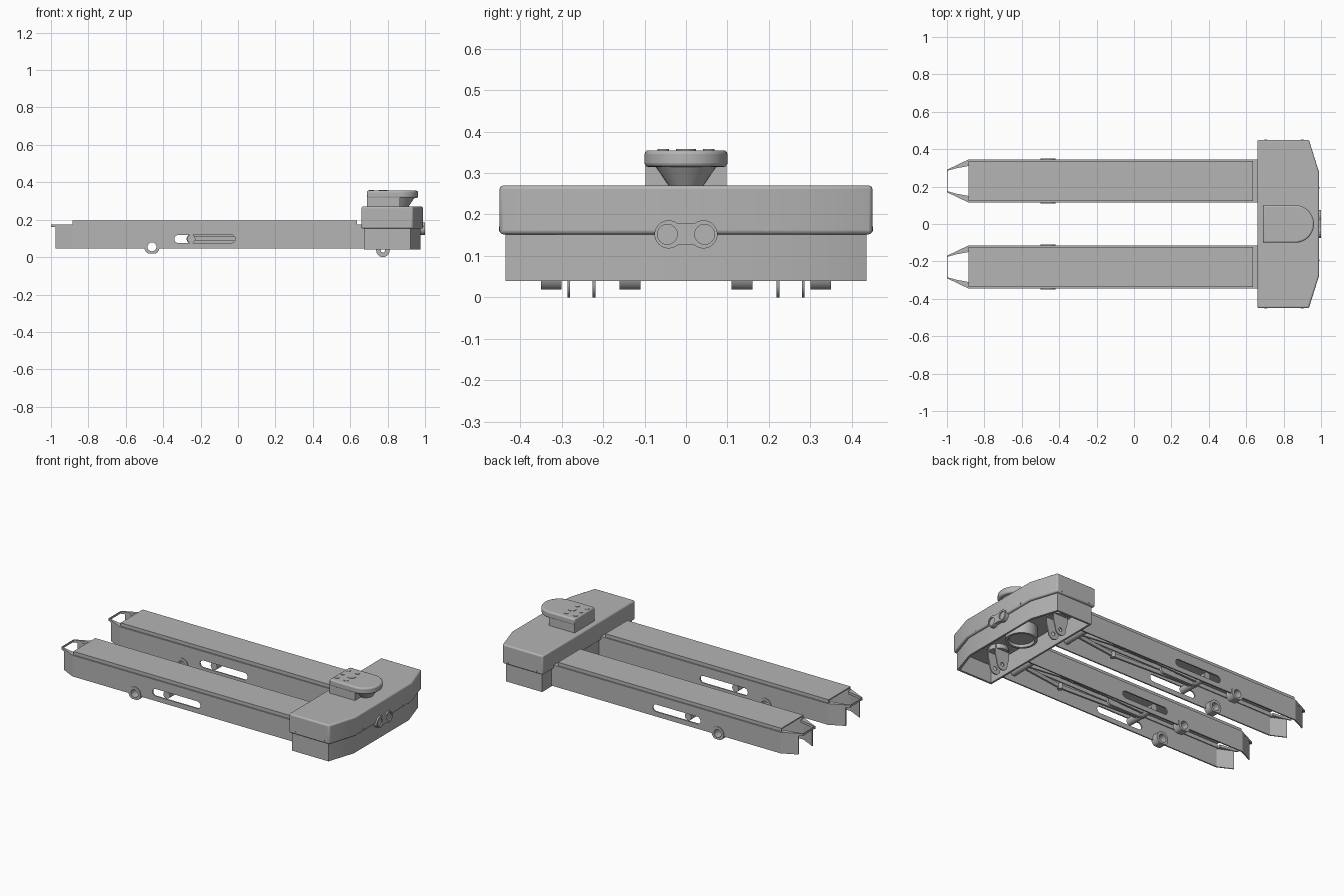
import bpy, bmesh, math

cube = bpy.data.objects.get("Cube")
if cube:
    bpy.data.objects.remove(cube, do_unlink=True)

grey = bpy.data.materials.new("plain_grey")
grey.use_nodes = True
COLOUR = (0.46, 0.46, 0.46, 1)
grey.diffuse_color = COLOUR
for node in grey.node_tree.nodes:
    if node.type == 'BSDF_PRINCIPLED':
        node.inputs["Base Color"].default_value = COLOUR

AXES = {'xy': lambda u, v, w: (u, v, w),
        'xz': lambda u, v, w: (u, w, v),
        'yz': lambda u, v, w: (w, u, v)}


def finish(name, mesh, bevel=0):
    ob = bpy.data.objects.new(name, mesh)
    bpy.context.collection.objects.link(ob)
    mesh.materials.clear()
    mesh.materials.append(grey)
    if bevel:
        mod = ob.modifiers.new("soft_edges", 'BEVEL')
        mod.width, mod.segments = bevel, 3
        mod.limit_method, mod.angle_limit = 'ANGLE', math.radians(35)
    bpy.ops.object.select_all(action='DESELECT')
    ob.select_set(True)
    bpy.context.view_layer.objects.active = ob
    bpy.ops.object.shade_smooth_by_angle(angle=math.radians(30))
    return ob


def plate(name, loops, plane, lo, hi, bevel=0):
    """Extrude an outline (first loop) with holes (other loops) from lo to hi."""
    curve = bpy.data.curves.new(name, 'CURVE')
    curve.dimensions, curve.fill_mode = '2D', 'BOTH'
    curve.extrude = (hi - lo) / 2
    for loop in loops:
        spline = curve.splines.new('POLY')
        spline.points.add(len(loop) - 1)
        for p, (u, v) in zip(spline.points, loop):
            p.co = (u, v, 0, 1)
        spline.use_cyclic_u = True
    temp = bpy.data.objects.new(name + "_outline", curve)
    bpy.context.collection.objects.link(temp)
    bpy.context.view_layer.update()
    mesh = bpy.data.meshes.new_from_object(
        temp.evaluated_get(bpy.context.evaluated_depsgraph_get()))
    bpy.data.objects.remove(temp, do_unlink=True)
    bm = bmesh.new()
    bm.from_mesh(mesh)
    bmesh.ops.remove_doubles(bm, verts=bm.verts, dist=1e-5)
    for v in bm.verts:
        v.co = AXES[plane](v.co.x, v.co.y, v.co.z + (lo + hi) / 2)
    if bevel:
        bmesh.ops.dissolve_limit(bm, angle_limit=0.01, verts=bm.verts, edges=bm.edges)
    bmesh.ops.recalc_face_normals(bm, faces=bm.faces)
    bm.to_mesh(mesh)
    bm.free()
    return finish(name, mesh, bevel)


def arc(u, v, r, a0=0, a1=360, n=32):
    count = n if a1 - a0 == 360 else n + 1
    return [(u + r * math.cos(math.radians(a0 + (a1 - a0) * i / n)),
             v + r * math.sin(math.radians(a0 + (a1 - a0) * i / n))) for i in range(count)]


def rect(u0, u1, v0, v1):
    return [(u0, v0), (u1, v0), (u1, v1), (u0, v1)]


def slot(u0, u1, v, r):
    return arc(u0 + r, v, r, 90, 270, 12) + arc(u1 - r, v, r, -90, 90, 12)


def body_outline(d):
    """Chamfered plan of the drive body, shrunk by d."""
    half = [(0.66 + d, 0.45 - d), (0.935 - d, 0.45 - d), (0.99 - d, 0.275 - d / 2)]
    return half + [(x, -y) for x, y in reversed(half)]


# Drive body: upper cover, open skirt and inner deck
plate("body_cover", [body_outline(0)], 'xy', 0.152, 0.27, 0.009)
plate("body_skirt", [body_outline(0.014), body_outline(0.026)], 'xy', 0.04, 0.155)
plate("drive_wheel_ring", [arc(0.82, 0, 0.09), arc(0.82, 0, 0.075)], 'xy', 0.075, 0.155)
plate("drive_wheel_hub", [arc(0.82, 0, 0.07)], 'xy', 0.09, 0.155)

# Sensor window on the end of the body
eyes = [arc(s * 0.045, 0.152, 0.024) for s in (-1, 1)]
waist = [(0.012, 0.178), (-0.012, 0.178)]
window = (arc(0.042, 0.152, 0.034, -130, 130, 24) + waist
          + arc(-0.042, 0.152, 0.034, 50, 310, 24) + [(-u, 0.304 - v) for u, v in waist])
plate("sensor_plate", [window] + eyes, 'yz', 0.97, 1.0)
for eye in eyes:
    plate("sensor_eye", [eye], 'yz', 0.97, 0.993)

# Cover screws
for s in (-1, 1):
    plate("end_screw", [arc(s * 0.194, 0.165, 0.005, n=12)], 'yz', 0.985, 0.992)
    for x in (0.705, 0.9):
        plate("side_screw", [arc(x, 0.165, 0.006, n=12)], 'xz', s * 0.45 - 0.002, s * 0.45 + 0.002)

# Control pod with a cone below its rounded overhang
plate("pod_block", [rect(0.69, 0.865, -0.098, 0.098)], 'xy', 0.268, 0.33)
pod = [(0.69, 0.1), (0.69, -0.1)] + arc(0.862, 0, 0.1, -90, 90, 28)
plate("pod_top", [pod], 'xy', 0.315, 0.355, 0.009)
cone = bmesh.new()
bmesh.ops.create_cone(cone, cap_ends=True, segments=40, radius1=0.04, radius2=0.074, depth=0.05)
bmesh.ops.translate(cone, verts=cone.verts, vec=(0.87, 0, 0.292))
cone_mesh = bpy.data.meshes.new("pod_cone")
cone.to_mesh(cone_mesh)
cone.free()
finish("pod_cone", cone_mesh)
for x in (0.713, 0.775):
    for y in (-0.055, 0, 0.055):
        r = 0.024 if (x > 0.75 and y == 0) else 0.014
        plate("pod_button", [arc(x, y, r, n=24)], 'xy', 0.354, 0.3575)

# Caster forks below the body
bracket = arc(0.775, 0.036, 0.036, 180, 360, 20) + [(0.825, 0.09), (0.825, 0.155),
                                                   (0.725, 0.155), (0.725, 0.09)]
for s in (-1, 1):
    for y in (0.222, 0.283):
        plate("caster_bracket", [bracket, arc(0.775, 0.036, 0.012, n=20)], 'xz',
              s * y - 0.0035, s * y + 0.0035)
    plate("caster_mount", [arc(0.775, s * 0.2525, 0.055)], 'xy', 0.125, 0.155)

# Load forks
ROLL_X, ROLL_Z, LOW, HIGH = -0.46, 0.055, 0.045, 0.175
dip = math.degrees(math.asin((ROLL_Z - LOW) / 0.024))
wall = ([(-0.885, HIGH), (-0.885, LOW)]
        + arc(ROLL_X, ROLL_Z, 0.024, -dip, 180 + dip, 20)[::-1]
        + [(0.68, LOW), (0.68, HIGH)])
lug = [(x, max(z, 0.019)) for x, z in arc(ROLL_X, ROLL_Z, 0.041)]
lug_hole = arc(ROLL_X, ROLL_Z, 0.024)
for c in (-0.23, 0.23):
    # Folded sheet cover and its rear seat
    channel = [(-0.107, 0.165), (-0.107, 0.196), (0.107, 0.196), (0.107, 0.165),
               (0.101, 0.165), (0.101, 0.189), (-0.101, 0.189), (-0.101, 0.165)]
    plate("fork_cover", [[(c + y, z) for y, z in channel]], 'yz', -0.885, 0.635)
    plate("cover_seat", [rect(0.6, 0.68, c - 0.112, c + 0.112)], 'xy', 0.165, HIGH)
    for s in (-1, 1):
        # Slotted side wall
        edges = sorted((c + s * 0.115, c + s * 0.107))
        plate("fork_wall", [wall, slot(-0.34, -0.015, 0.097, 0.022)], 'xz', *edges)
        # Side wall bent inward at the tip, with a thin rim
        bend = [(-0.885, 0.115), (-0.975, 0.071), (-0.975, 0.064), (-0.885, 0.107)]
        plate("fork_tip_wall", [[(x, c + s * y) for x, y in bend]], 'xy', LOW, HIGH)
        rim = [(-0.885, 0.115), (-1.0, 0.06), (-1.0, 0.054), (-0.95, 0.068), (-0.885, 0.08)]
        plate("fork_tip_rim", [[(x, c + s * y) for x, y in rim]], 'xy', 0.16, HIGH)
        # Load roller lug
        edges = sorted((c + s * 0.12, c + s * 0.07))
        plate("roller_lug", [lug, lug_hole], 'xz', *edges)
        # Lifting rods spreading from the rear pivot
        rod = [(0.6, s * 0.008), (0.6, s * 0.02), (0.3, s * 0.06), (-0.24, s * 0.035),
               (-0.24, s * 0.023), (0.3, s * 0.048)]
        plate("lift_rod", [[(x, c + y) for x, y in rod]], 'xy', 0.085, 0.11)
        plate("rod_joint", [arc(0.3, c + s * 0.054, 0.016, n=20)], 'xy', 0.08, 0.115)
    plate("tip_bar", [rect(-1.0, -0.996, c - 0.06, c + 0.06)], 'xy', 0.163, HIGH)
    plate("cross_shaft", [arc(-0.25, 0.097, 0.022, n=24)], 'xz', c - 0.107, c + 0.107)
    plate("rear_pivot", [arc(0.6, 0.097, 0.022, n=24)], 'xz', c - 0.1, c + 0.1)
    plate("roller_link", [slot(-0.275, 0.0, 0.097, 0.024)], 'xz', c - 0.008, c + 0.008)
